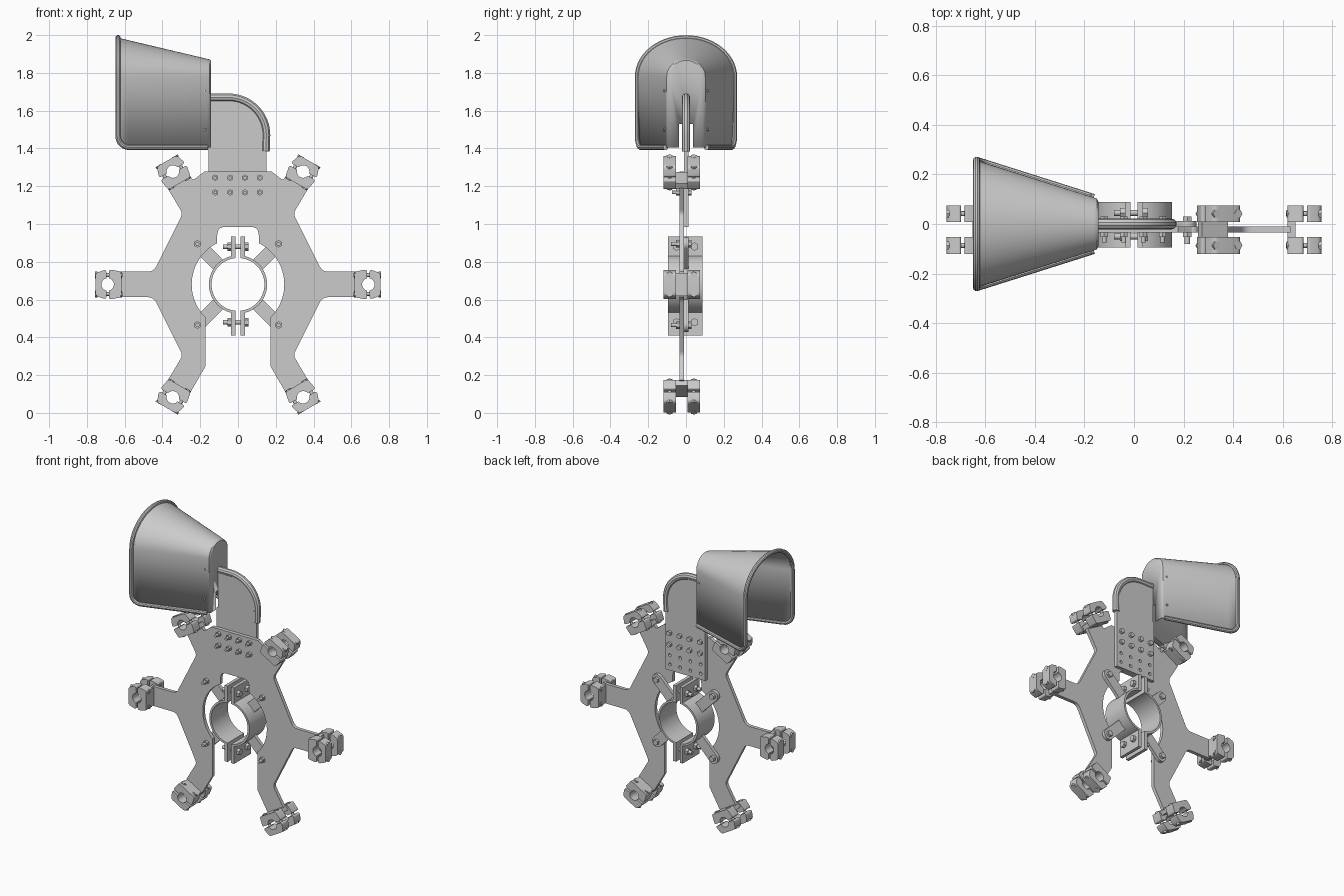
import bpy, bmesh, math
from mathutils import Vector, Matrix

cube = bpy.data.objects.get("Cube")
if cube:
    bpy.data.objects.remove(cube)

GREY = (0.6, 0.6, 0.6, 1)
steel = bpy.data.materials.new("light_grey_metal")
steel.use_nodes = True
steel.diffuse_color = GREY
steel.node_tree.nodes["Principled BSDF"].inputs["Base Color"].default_value = GREY
parts = []
HUB = 0.68            # height of the wheel centre


def finish(bm, name):
    bmesh.ops.remove_doubles(bm, verts=bm.verts, dist=0.0001)
    bmesh.ops.recalc_face_normals(bm, faces=bm.faces)
    me = bpy.data.meshes.new(name)
    bm.to_mesh(me)
    bm.free()
    me.materials.append(steel)
    ob = bpy.data.objects.new(name, me)
    bpy.context.collection.objects.link(ob)
    parts.append(ob)
    return ob


def curve_to_part(cu, name, matrix):
    tmp = bpy.data.objects.new("tmp_curve", cu)
    bpy.context.collection.objects.link(tmp)
    bpy.context.view_layer.update()
    me = bpy.data.meshes.new_from_object(
        tmp.evaluated_get(bpy.context.evaluated_depsgraph_get()))
    bm = bmesh.new()
    bm.from_mesh(me)
    bm.transform(matrix)
    bpy.data.objects.remove(tmp)
    bpy.data.meshes.remove(me)
    bpy.data.curves.remove(cu)
    return finish(bm, name)


def add_spline(cu, pts, cyclic):
    s = cu.splines.new('POLY')
    s.points.add(len(pts) - 1)
    for p, q in zip(s.points, pts):
        p.co = (*q, 1) if len(q) == 3 else (*q, 0, 1)
    s.use_cyclic_u = cyclic


def slab(name, loops, y0, y1):
    """Outline (with holes) in x-z, extruded from y0 to y1."""
    cu = bpy.data.curves.new(name, 'CURVE')
    cu.dimensions = '2D'
    cu.fill_mode = 'BOTH'
    cu.extrude = (y1 - y0) / 2
    for loop in loops:
        add_spline(cu, loop, True)
    turn = Matrix.Translation((0, (y0 + y1) / 2, 0)) @ Matrix.Rotation(math.pi / 2, 4, 'X')
    return curve_to_part(cu, name, turn)


def tube(name, pts, r):
    cu = bpy.data.curves.new(name, 'CURVE')
    cu.dimensions = '3D'
    cu.bevel_depth = r
    cu.bevel_resolution = 3
    cu.use_fill_caps = True
    add_spline(cu, pts, False)
    return curve_to_part(cu, name, Matrix())


def arc(cx, cz, r, a0, a1, n=16):
    angles = [math.radians(a0 + (a1 - a0) * i / n) for i in range(n + 1)]
    return [(cx + r * math.cos(a), cz + r * math.sin(a)) for a in angles]


def rounded(pts, n=5):
    """Round each corner given as (x, z, radius)."""
    out = []
    for i, p in enumerate(pts):
        c = Vector(p[:2])
        if len(p) < 3:
            out.append(tuple(c))
            continue
        a = (Vector(pts[i - 1][:2]) - c).normalized()
        b = (Vector(pts[(i + 1) % len(pts)][:2]) - c).normalized()
        d = p[2] / math.tan(a.angle(b) / 2)
        for k in range(n + 1):
            t = k / n
            out.append(tuple(c + a * d * (1 - t) ** 2 + b * d * t ** 2))
    return out


def spin(pts, deg):
    """Radial/tangential points placed around the hub."""
    c, s = math.cos(math.radians(deg)), math.sin(math.radians(deg))
    return [(a * c - t * s, HUB + a * s + t * c) for a, t in pts]


def bolt(name, head, tip, r, head_len, nut_at):
    """Hex head at 'head', shaft to 'tip', nut starting at distance nut_at."""
    bm = bmesh.new()
    a, b = Vector(head), Vector(tip)
    d = (b - a).normalized()
    rot = d.to_track_quat('Z', 'Y').to_matrix().to_4x4()
    length = (b - a).length
    for s, e, rad, n in ((0, head_len, r, 6), (head_len, length, r * 0.55, 12),
                         (nut_at, nut_at + head_len, r, 6)):
        bmesh.ops.create_cone(bm, cap_ends=True, segments=n, radius1=rad, radius2=rad, depth=e - s,
                              matrix=Matrix.Translation(a + d * (s + e) / 2) @ rot)
    return finish(bm, name)


# Six-armed main plate: right half outline, then its mirror image
half = [(0.177, 1.278), (0.238, 1.232, 0.01), (0.254, 1.255), (0.371, 1.187),
        (0.293, 1.055, 0.04), (0.447, 0.7475, 0.05), (0.63, 0.7475), (0.63, 0.6125),
        (0.447, 0.6125, 0.05), (0.293, 0.305, 0.04), (0.371, 0.173), (0.254, 0.105), (0.172, 0.247)]
half += arc(0, HUB, 0.245, -45.4, 63.3, 24) + [(0.11, 0.985, 0.045)]
outline = rounded(half + [(-p[0], *p[1:]) for p in reversed(half)])
slab("main_plate", [outline], -0.035, -0.011)

# Split clamps at the arm ends
NOTCH = 0.033
inner = rounded([(0.618, -0.068, 0.015), (0.618, 0.068, 0.015), (0.683, 0.08, 0.012)]
                + arc(0.69, 0, NOTCH, 102, 258) + [(0.683, -0.08, 0.012)])
outer = rounded([(0.697, 0.08, 0.012), (0.755, 0.06, 0.025), (0.755, -0.06, 0.025),
                 (0.697, -0.08, 0.012)] + arc(0.69, 0, NOTCH, -78, 78))
base = [(0.618, -0.06), (0.618, 0.06), (0.652, 0.06), (0.652, -0.06)]
for k in range(6):
    deg = 60 * k
    slab("clamp_base", [spin(base, deg)], -0.1, 0.055)
    for y0, y1 in ((-0.12, -0.053), (0.008, 0.075)):
        slab("clamp_saddle", [spin(inner, deg)], y0, y1)
        slab("clamp_cap", [spin(outer, deg)], y0, y1)
        y = (y0 + y1) / 2
        for t in (-0.05, 0.05):
            (hx, hz), (tx, tz) = spin([(0.756, t), (0.612, t)], deg)
            bolt("clamp_bolt", (hx, y, hz), (tx, y, tz), 0.018, 0.012, 0.13)

# Central split ring with flanges
R_OUT, R_IN = 0.154, 0.14
a_out = math.degrees(math.acos(0.036 / R_OUT))
a_in = math.degrees(math.acos(0.014 / R_IN))
ring = ([(0.014, 0.935), (0.036, 0.935)] + arc(0, HUB, R_OUT, a_out, -a_out, 32)
        + [(0.036, 0.41), (0.014, 0.41)] + arc(0, HUB, R_IN, -a_in, a_in, 32))
for side in (-1, 1):
    slab("hub_ring_half", [[(side * x, z) for x, z in ring]], -0.094, 0.088)
for z in (0.88, 0.48):
    for y in (-0.05, 0.045):
        bolt("hub_flange_bolt", (0.056, y, z), (-0.08, y, z), 0.022, 0.02, 0.092)

# Diagonal struts joining the ring to the plate
strut = [(0.15, 0.036), (0.15, -0.036)] + arc(0.304, 0, 0.036, -90, 90)
for deg in (45, 135, 225, 315):
    slab("hub_strut", [spin(strut, deg)], -0.011, 0.012)
    x, z = spin([(0.304, 0)], deg)[0]
    bolt("strut_bolt", (x, 0.03, z), (x, -0.08, z), 0.02, 0.018, 0.065)

# Bracket plate with a grid of holes, the upper two rows bolted
cols = [-0.12, -0.041, 0.037, 0.115]
bend = arc(-0.05, 1.47, 0.2, 0, 90)
holes = [arc(x, z, 0.011, 0, 330, 11) for x in cols for z in (1.09, 1.025)]
slab("bracket_plate", [[(-0.155, 0.985), (0.15, 0.985)] + bend
                       + [(-0.145, 1.67), (-0.145, 1.41), (-0.155, 1.41)]] + holes, -0.011, 0.012)
for x in cols:
    for z in (1.245, 1.167):
        bolt("bracket_bolt", (x, 0.03, z), (x, -0.075, z), 0.017, 0.018, 0.065)
tube("bracket_edge_tube", [(x, 0, z) for x, z in [(0.147, 1.385)] + bend + [(-0.145, 1.67)]], 0.022)

# Flared hood, open at the wide end and underneath
SPRING, FLOOR, CORNER = 1.78, 1.405, 0.06
X0, X1 = -0.635, -0.162


def arch(x, hw, top, floor):
    pts = [(x, hw * math.cos(a), SPRING + (top - SPRING) * math.sin(a))
           for a in (math.pi * i / 28 for i in range(29))]
    return [(x, hw, floor)] + pts + [(x, -hw, floor)]


stations = [(X0 + CORNER * (1 - math.cos(a)), FLOOR + CORNER * (1 - math.sin(a)))
            for a in (math.pi / 2 * i / 6 for i in range(7))] + [(X1, FLOOR)]
rows = []
for x, floor in stations:
    t = (x - X0) / (X1 - X0)
    rows.append(arch(x, 0.257 - 0.15 * t, 1.986 - 0.112 * t, floor))
rows.append(arch(-0.15, 0.102, 1.871, FLOOR))
rows.append(arch(-0.144, 0.09, 1.866, FLOOR))
bm = bmesh.new()
grid = [[bm.verts.new(p) for p in row] for row in rows]
for r0, r1 in zip(grid, grid[1:]):
    for i in range(len(r0) - 1):
        bm.faces.new((r0[i], r0[i + 1], r1[i + 1], r1[i]))
slot = [bm.verts.new((-0.144, y, z)) for y, z in
        ((-0.036, FLOOR), (-0.036, 1.53), (0.036, 1.53), (0.036, FLOOR))]
bm.faces.new(grid[-1] + slot)
hood = finish(bm, "hood")
wall = hood.modifiers.new("wall", 'SOLIDIFY')
wall.thickness = 0.008

# Rolled rim along the free edge of the hood
left = [row[0] for row in reversed(rows[1:-2])]
right = [row[-1] for row in rows[1:-2]]
tube("hood_rim", left + rows[0] + right, 0.014)

# Rivets on the hood sides
for side in (-1, 1):
    for z in (1.5, 1.705):
        bolt("hood_rivet", (-0.175, side * 0.118, z), (-0.175, side * 0.09, z), 0.007, 0.006, 0.02)

# Smooth curved surfaces, keep edges sharp
bpy.ops.object.select_all(action='DESELECT')
for ob in parts:
    ob.select_set(True)
bpy.context.view_layer.objects.active = parts[0]
bpy.ops.object.shade_smooth_by_angle(angle=math.radians(32))
